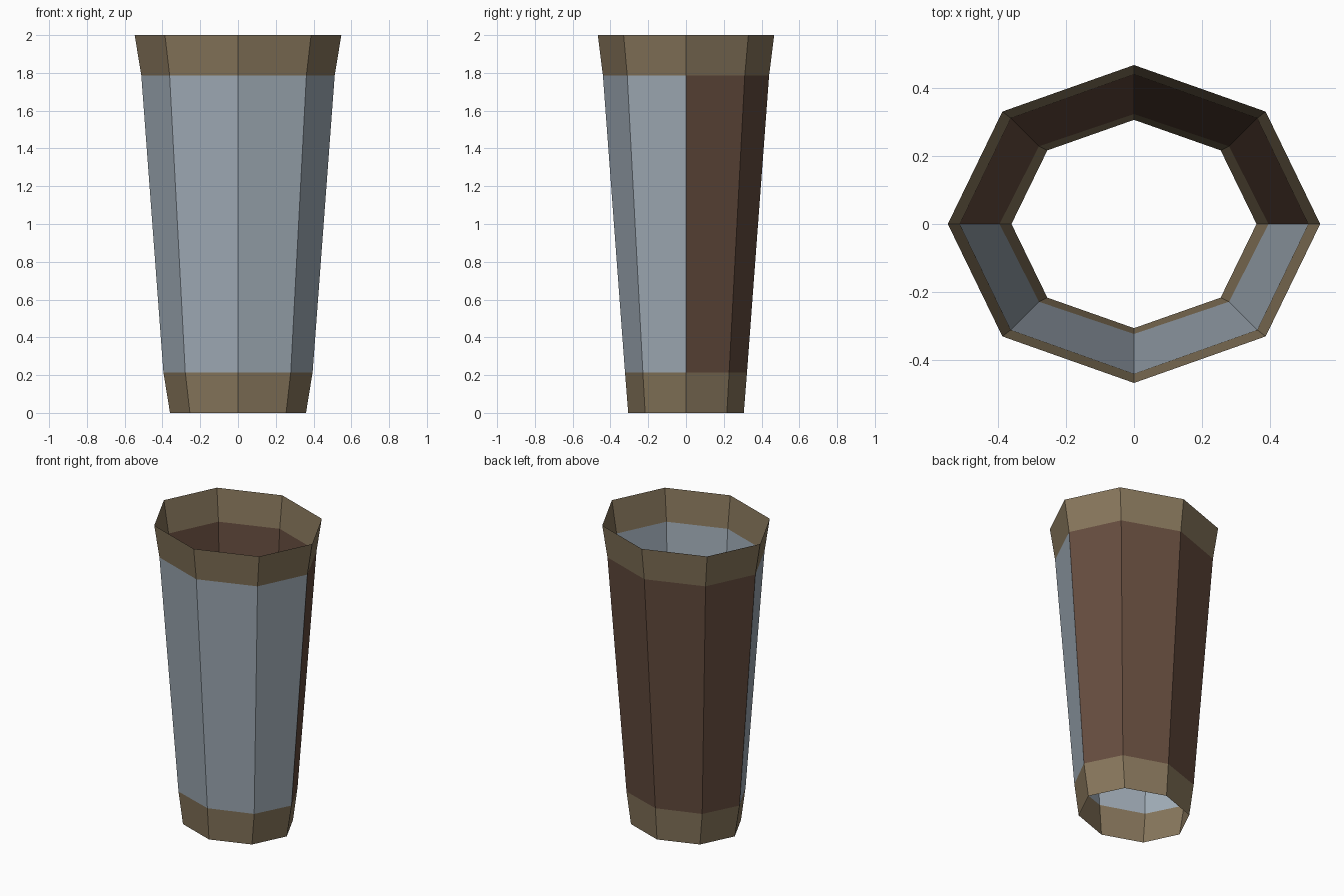
import bpy
from math import cos, sin, pi

if "Cube" in bpy.data.objects:
    bpy.data.objects.remove(bpy.data.objects["Cube"])

SIDES = 8

# Elliptical rings from bottom to top: (x radius, y radius, z)
RINGS = [(0.36, 0.306, 0.0), (0.395, 0.323, 0.215),
         (0.512, 0.44, 1.787), (0.547, 0.467, 2.0)]


def material(name, rgb):
    mat = bpy.data.materials.new(name)
    mat.diffuse_color = (*rgb, 1.0)
    mat.use_nodes = True
    mat.node_tree.nodes["Principled BSDF"].inputs["Base Color"].default_value = mat.diffuse_color
    return mat


def wall(name, lower, upper, first, count, mat):
    """Flat-faced open wall between two rings, covering `count` of the sides."""
    closed = count == SIDES
    n = count if closed else count + 1
    verts = []
    for rx, ry, z in (lower, upper):
        for i in range(n):
            a = 2 * pi * (first + i) / SIDES
            verts.append((rx * cos(a), ry * sin(a), z))
    faces = [(i, (i + 1) % n, n + (i + 1) % n, n + i) for i in range(count)]
    mesh = bpy.data.meshes.new(name)
    mesh.from_pydata(verts, [], faces)
    mesh.materials.append(mat)
    obj = bpy.data.objects.new(name, mesh)
    bpy.context.collection.objects.link(obj)
    return obj


tan = material("cuff_tan", (0.24, 0.18, 0.105))
grey = material("front_grey_blue", (0.35, 0.41, 0.47))
brown = material("back_brown", (0.13, 0.072, 0.048))

# Flared bands at both open ends
wall("bottom_cuff", RINGS[0], RINGS[1], 0, SIDES, tan)
wall("top_cuff", RINGS[2], RINGS[3], 0, SIDES, tan)

# Two-tone tapered body: brown back half, grey front half
wall("back_panel", RINGS[1], RINGS[2], 0, SIDES // 2, brown)
wall("front_panel", RINGS[1], RINGS[2], SIDES // 2, SIDES // 2, grey)
